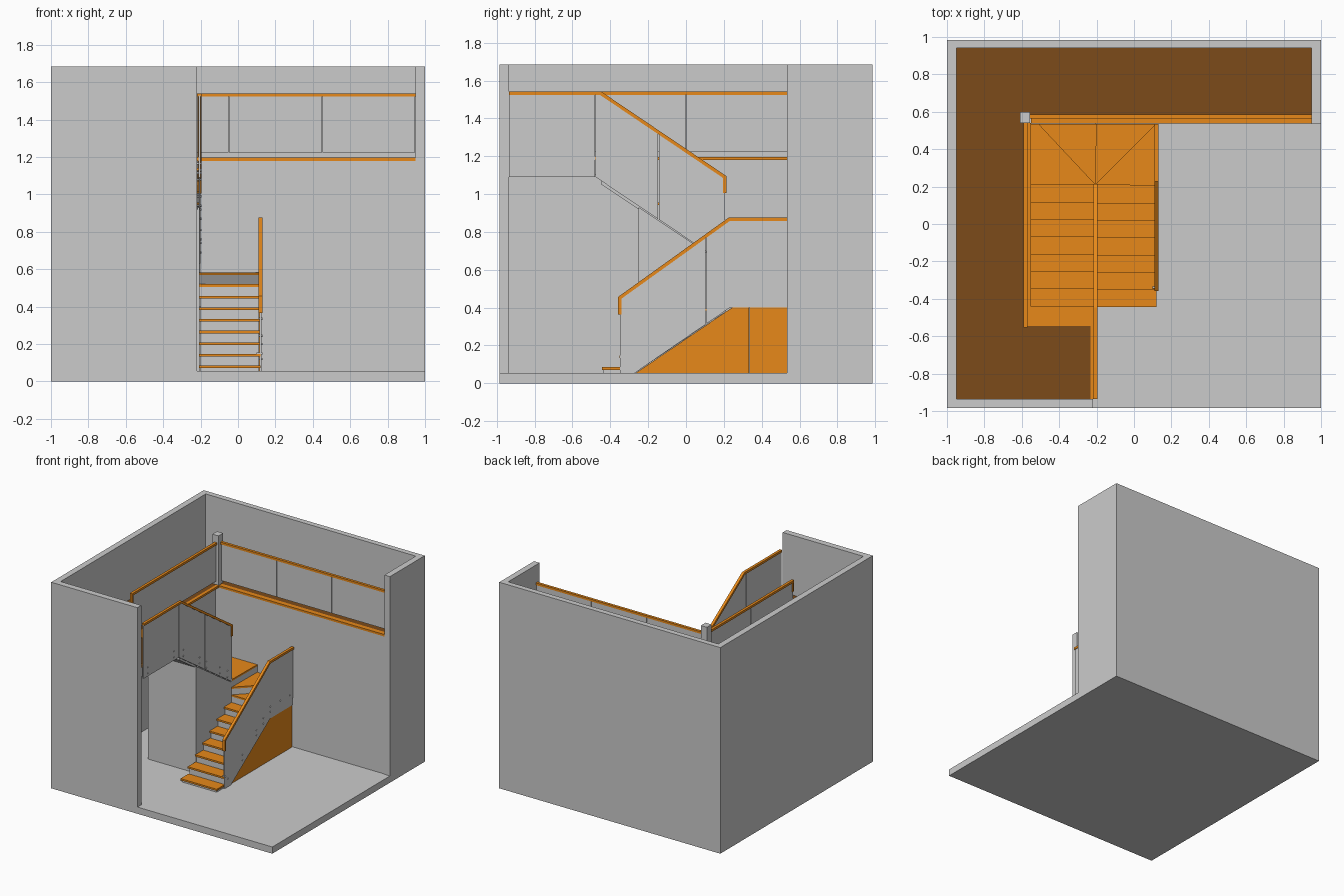
import bpy, bmesh
from mathutils import Vector

if "Cube" in bpy.data.objects:
    bpy.data.objects.remove(bpy.data.objects["Cube"])

def material(name, color):
    m = bpy.data.materials.new(name)
    m.diffuse_color = (*color, 1)
    m.use_nodes = True
    m.node_tree.nodes["Principled BSDF"].inputs["Base Color"].default_value = m.diffuse_color
    return m

WOOD = material("orange_wood", (0.8, 0.25, 0.01))
BROWN = material("dark_wood", (0.2, 0.07, 0.01))

def prism(name, pts, axis, a, b, mat=None):
    """Extrude a 2D outline along an axis from a to b."""
    place = {'x': lambda p, t: (t, p[0], p[1]),
             'y': lambda p, t: (p[0], t, p[1]),
             'z': lambda p, t: (p[0], p[1], t)}[axis]
    bm = bmesh.new()
    lo = [bm.verts.new(place(p, a)) for p in pts]
    hi = [bm.verts.new(place(p, b)) for p in pts]
    bm.faces.new(lo)
    bm.faces.new(hi)
    for i in range(len(pts)):
        j = (i + 1) % len(pts)
        bm.faces.new((lo[i], lo[j], hi[j], hi[i]))
    bmesh.ops.recalc_face_normals(bm, faces=bm.faces)
    me = bpy.data.meshes.new(name)
    bm.to_mesh(me)
    bm.free()
    ob = bpy.data.objects.new(name, me)
    bpy.context.collection.objects.link(ob)
    if mat:
        me.materials.append(mat)
    return ob

def box(name, x0, x1, y0, y1, z0, z1, mat=None):
    return prism(name, [(x0, y0), (x1, y0), (x1, y1), (x0, y1)], 'z', z0, z1, mat)

def rail(name, pts, axis, a, b, w=0.018):
    """Mitred handrail following a 2D path, extruded across its width."""
    p = [Vector(q) for q in pts]
    left, right = [], []
    for i, q in enumerate(p):
        d0 = (q - p[i - 1]).normalized() if i else (p[1] - q).normalized()
        d1 = (p[i + 1] - q).normalized() if i < len(p) - 1 else d0
        n0, n1 = Vector((-d0.y, d0.x)), Vector((-d1.y, d1.x))
        off = (n0 + n1) / (1 + n0.dot(n1)) * w / 2
        left.append(q + off)
        right.append(q - off)
    return prism(name, left + right[::-1], axis, a, b, WOOD)

def studs(name, x0, x1, points):
    """Glass fixing studs pointing along x."""
    bm = bmesh.new()
    for y, z in points:
        r = bmesh.ops.create_cone(bm, cap_ends=True, segments=12, radius1=0.006,
                                  radius2=0.006, depth=x1 - x0)
        for v in r['verts']:
            x, vy, vz = v.co
            v.co = (vz + (x0 + x1) / 2, vy + y, z - x)
    me = bpy.data.meshes.new(name)
    bm.to_mesh(me)
    bm.free()
    bpy.context.collection.objects.link(bpy.data.objects.new(name, me))

# room shell
F = 0.055
box("ground_floor", -1, 1, -0.985, 0.985, 0, F)
prism("outer_walls", [(-0.22, -0.985), (-0.22, -0.935), (-0.95, -0.935), (-0.95, 0.94),
                      (0.95, 0.94), (0.95, 0.535), (1, 0.535), (1, 0.985),
                      (-1, 0.985), (-1, -0.985)], 'z', F, 1.685)
box("lower_back_wall", -0.64, 0.95, 0.54, 0.585, F, 1.1)
box("stair_side_wall", -0.64, -0.58, -0.25, 0.54, F, 1.1)
prism("under_stair_wall", [(-0.25, F), (-0.25, 0.93), (0.2, 0.63), (0.54, 0.59), (0.54, F)],
      'x', -0.58, -0.205)

# upper floor: slab, boards and edge trim
def floor_outline(front, side, back):
    return [(-0.95, -0.935), (-0.22, -0.935), (-0.22, front), (side, front),
            (side, back), (0.95, back), (0.95, 0.94), (-0.95, 0.94)]
prism("upper_slab", floor_outline(-0.45, -0.58, 0.54), 'z', 1.1, 1.18)
prism("upper_floor_boards", floor_outline(-0.545, -0.575, 0.575), 'z', 1.18, 1.197, BROWN)
box("back_edge_trim", -0.55, 0.95, 0.537, 0.575, 1.18, 1.197, WOOD)
box("left_edge_trim", -0.575, -0.55, -0.545, 0.54, 1.18, 1.197, WOOD)
box("top_nosing", -0.55, -0.205, -0.545, -0.44, 1.18, 1.2, WOOD)
box("front_edge_trim", -0.232, -0.212, -0.935, -0.545, 1.18, 1.199, WOOD)
box("corner_post", -0.61, -0.555, 0.54, 0.6, 1.1, 1.6)

# straight flights: stepped body with treads on top
R, Z0, G, TH = 0.0622, 0.085, 0.0925, 0.014
def height(i):
    return Z0 + R * i
def flight(name, y0, s, first, x0, x1, soffit):
    steps = []
    for k in range(7):
        ya, yb, z = y0 + s * G * k, y0 + s * G * (k + 1), height(first + k)
        steps += [(ya + s * 0.01, z - TH), (yb + s * 0.01, z - TH)]
        lo, hi = sorted((ya, yb + s * 0.01))
        box(f"{name}_tread_{k + 1}", x0, x1, lo, hi, z - TH, z, WOOD)
    prism(name + "_body", steps + soffit, 'x', x0 + 0.008, x1 - 0.008)

flight("lower_flight", -0.445, 1, 0, -0.208, 0.12, [(0.212, 0.38), (-0.27, F), (-0.435, F)])
flight("upper_flight", 0.21, -1, 11, -0.55, -0.208, [(-0.447, 1.05), (0.2, 0.62)])

# winder steps around the newel point
P = (-0.205, 0.21)
winders = [[P, (0.12, 0.205), (0.12, 0.535)],
           [P, (0.12, 0.535), (-0.2, 0.535)],
           [P, (-0.2, 0.535), (-0.51, 0.535)],
           [P, (-0.51, 0.535), (-0.55, 0.535), (-0.55, 0.21)]]
for k, pts in enumerate(winders):
    z = height(7 + k)
    prism(f"winder_tread_{k + 1}", pts, 'z', z - TH, z, WOOD)
    prism(f"winder_body_{k + 1}", pts, 'z', z - 0.12, z - TH)

# wooden cladding below the lower flight
prism("side_panel_slope", [(-0.265, F), (0.32, 0.452), (0.333, 0.452), (0.333, F)],
      'x', 0.095, 0.115, WOOD)
box("side_panel_end", 0.095, 0.115, 0.336, 0.535, F, 0.452, WOOD)

# glass panels of the stair
g0, g1 = 0.115, 0.125
prism("lower_glass_1", [(-0.35, F), (-0.27, F), (0.104, 0.312), (0.104, 0.775), (-0.35, 0.445)],
      'x', g0, g1)
prism("lower_glass_2", [(0.108, 0.315), (0.32, 0.46), (0.535, 0.46), (0.535, 0.865),
                        (0.23, 0.865), (0.108, 0.778)], 'x', g0, g1)
h0, h1 = -0.21, -0.2
box("upper_glass_1", h0, h1, -0.935, -0.482, 1.09, 1.53)
prism("upper_glass_2", [(-0.478, 1.09), (-0.147, 0.868), (-0.147, 1.325), (-0.45, 1.53),
                        (-0.478, 1.53)], 'x', h0, h1)
prism("upper_glass_3", [(-0.143, 0.865), (0.205, 0.632), (0.205, 1.087), (-0.143, 1.322)],
      'x', h0, h1)

# glass panels of the landing
for i, (a, b) in enumerate([(-0.55, -0.052), (-0.048, 0.448), (0.452, 0.945)]):
    box(f"back_glass_{i + 1}", a, b, 0.57, 0.58, 1.225, 1.53)
for i, (a, b) in enumerate([(-0.545, -0.002), (0.002, 0.54)]):
    box(f"left_glass_{i + 1}", -0.585, -0.575, a, b, 1.225, 1.53)

# handrails
rail("lower_handrail", [(-0.35, 0.365), (-0.35, 0.452), (0.23, 0.868), (0.535, 0.868)],
     'x', 0.11, 0.132)
rail("upper_handrail", [(-0.935, 1.532), (-0.45, 1.532), (0.205, 1.09), (0.205, 1.005)],
     'x', -0.216, -0.194)
rail("left_handrail", [(-0.545, 1.45), (-0.545, 1.532), (0.54, 1.532)], 'x', -0.591, -0.569)
rail("back_handrail", [(-0.555, 1.532), (0.948, 1.532)], 'y', 0.564, 0.586)

# glass fixings
studs("lower_glass_studs", 0.1, 0.13,
      [(-0.36 + 0.02, 0.15), (-0.31, 0.12), (-0.12, 0.245), (-0.12, 0.2), (0.06, 0.375),
       (0.06, 0.335), (0.15, 0.44), (0.15, 0.395), (0.24, 0.5), (0.24, 0.46),
       (0.37, 0.5), (0.49, 0.5)])
studs("upper_glass_studs", -0.23, -0.195,
      [(-0.88, 1.165), (-0.88, 1.115), (-0.54, 1.165), (-0.54, 1.115), (-0.42, 1.13),
       (-0.42, 1.08), (-0.21, 0.99), (-0.21, 0.94), (-0.12, 0.92), (-0.12, 0.87),
       (0.05, 0.81), (0.05, 0.76), (0.15, 0.74), (0.15, 0.69)])
